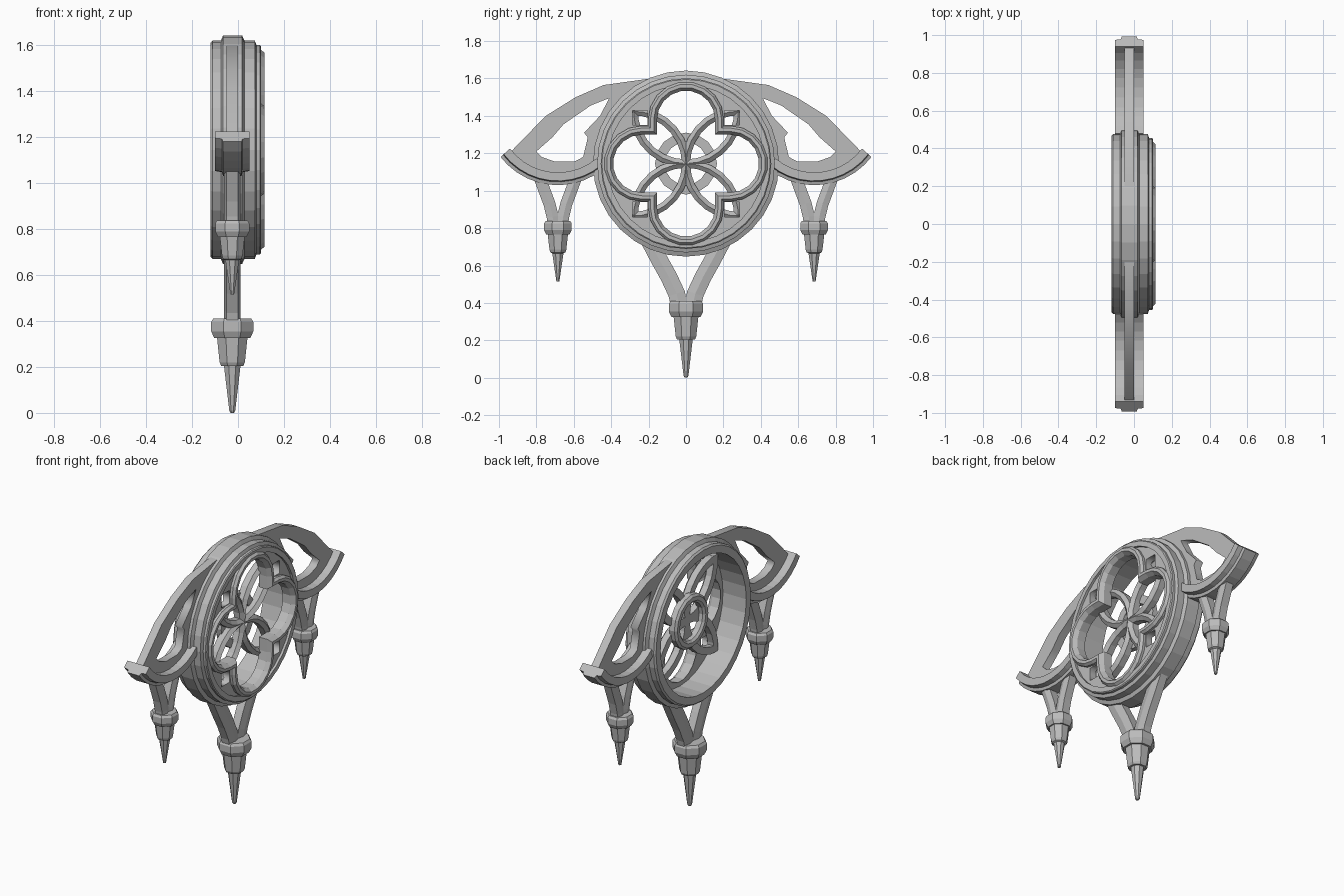
import bpy, bmesh
from math import sin, cos, radians
from mathutils import Vector, Matrix

cube = bpy.data.objects.get("Cube")
if cube:
    bpy.data.objects.remove(cube)

stone = bpy.data.materials.new("grey_stone")
stone.use_nodes = True
stone.diffuse_color = (0.5, 0.5, 0.5, 1)
stone.node_tree.nodes["Principled BSDF"].inputs["Base Color"].default_value = (0.5, 0.5, 0.5, 1)

HUB = (0, 1.145)      # rose centre in (y, z)
WING = 0.685          # sideways distance of the wing pendants
MID = -0.025          # depth of the wing and pendant centreline


def finish(name, mesh):
    mesh.materials.clear()
    mesh.materials.append(stone)
    obj = bpy.data.objects.new(name, mesh)
    bpy.context.scene.collection.objects.link(obj)
    return obj


def arc(centre, radius, start, end, steps):
    pts = []
    for i in range(steps + 1):
        a = radians(start + (end - start) * i / steps)
        pts.append((centre[0] + radius * cos(a), centre[1] + radius * sin(a)))
    return pts


def flip(path):
    return [(-y, z) for y, z in path]


def turn(path, quarter, centre=HUB):
    rot = Matrix.Rotation(radians(90 * quarter), 2)
    return [tuple(rot @ Vector(p) + Vector(centre)) for p in path]


def sweep(name, path, profile, closed=False):
    """Sweep an (outward offset, x) profile along a (y, z) path with mitred corners."""
    pts = [Vector(p) for p in path]
    n, m = len(pts), len(profile)
    bm = bmesh.new()
    rings = []
    for i, p in enumerate(pts):
        a = (p - pts[i - 1]) if (closed or i > 0) else pts[1] - p
        b = (pts[(i + 1) % n] - p) if (closed or i < n - 1) else a
        na = Vector((a.y, -a.x)).normalized()
        nb = Vector((b.y, -b.x)).normalized()
        mitre = (na + nb) / (1 + na.dot(nb))
        rings.append([bm.verts.new((x, p.x + mitre.x * o, p.y + mitre.y * o))
                      for o, x in profile])
    for i in range(n if closed else n - 1):
        r, s = rings[i], rings[(i + 1) % n]
        for j in range(m):
            k = (j + 1) % m
            bm.faces.new((r[j], r[k], s[k], s[j]))
    if not closed:
        bm.faces.new(rings[0])
        bm.faces.new(rings[-1])
    bmesh.ops.recalc_face_normals(bm, faces=bm.faces[:])
    mesh = bpy.data.meshes.new(name)
    bm.to_mesh(mesh)
    bm.free()
    return finish(name, mesh)


def plate(name, outlines, back, front):
    """Flat pierced plate: first outline is the edge, the rest are holes."""
    curve = bpy.data.curves.new(name + "_outline", "CURVE")
    curve.dimensions = "2D"
    curve.fill_mode = "BOTH"
    curve.extrude = (front - back) / 2
    for outline in outlines:
        spline = curve.splines.new("POLY")
        spline.points.add(len(outline) - 1)
        for pt, (y, z) in zip(spline.points, outline):
            pt.co = (y, z, 0, 1)
        spline.use_cyclic_u = True
    temp = bpy.data.objects.new(name + "_outline", curve)
    mesh = bpy.data.meshes.new_from_object(temp)
    mesh.name = name
    bpy.data.objects.remove(temp)
    for v in mesh.vertices:
        v.co = (v.co.z + (back + front) / 2, v.co.x, v.co.y)
    return finish(name, mesh)


def pendant(name, y, profile):
    """Eight-sided turned finial from (radius, z) steps."""
    bm = bmesh.new()
    rings = []
    for r, z in profile:
        r /= cos(radians(22.5))
        rings.append([bm.verts.new((MID + px, y + py, z))
                      for px, py in arc((0, 0), r, 22.5, 337.5, 7)])
    for low, high in zip(rings, rings[1:]):
        for j in range(8):
            k = (j + 1) % 8
            bm.faces.new((low[j], low[k], high[k], high[j]))
    bm.faces.new(rings[0])
    bm.faces.new(rings[-1])
    bmesh.ops.recalc_face_normals(bm, faces=bm.faces[:])
    mesh = bpy.data.meshes.new(name)
    bm.to_mesh(mesh)
    bm.free()
    return finish(name, mesh)


# Moulded outer ring
circle = arc(HUB, 0.42, 0, 360, 32)[:-1]
sweep("outer_ring", circle, [
    (0, -.12), (.045, -.12), (.055, -.11), (.055, -.075), (.077, -.065), (.077, .018),
    (.055, .028), (.055, .073), (.036, .08), (.036, .095), (.03, .1), (0, .1)], True)

# Four-lobed opening: pierced plate and its raised moulding
lobe = [(.16, .16)] + arc((0, .235), .16, 0, 180, 9)
foil = [p for q in range(4) for p in turn(lobe, q)]
corner = [(.205, .205), (.285, .205), (.285, .285), (.205, .285)]
plate("rose_plate", [arc(HUB, .45, 0, 360, 32)[:-1], foil]
      + [turn(corner, q) for q in range(4)], .04, .085)
sweep("lobe_moulding", foil, [(-.005, .035), (-.005, .09), (.012, .115), (.03, .115),
                              (.042, .1), (.042, .06)], True)

# Petal tracery: four half circles meeting at the centre
for q in range(4):
    sweep("petal_tracery_%d" % (q + 1), turn(arc((0, .28), .28, 176, 364, 14), q),
          [(-.022, -.01), (.022, -.01), (.022, .03), (0, .048), (-.022, .03)])

# Small ring behind the tracery
sweep("centre_ring", arc(HUB, .14, 0, 360, 16)[:-1],
      [(-.025, -.035), (-.012, -.047), (.012, -.047), (.025, -.035), (.025, 0), (-.025, 0)], True)

# Wings: pierced arch plate standing on a curved moulded base
bowl = (WING, 1.4175)
arch = [(.12, 1.605), (.19, 1.6), (.44, 1.565), (.59, 1.5), (.75, 1.4), (.93, 1.215)]
arch += arc(bowl, .345, -40, -130, 10) + arc(HUB, .455, 6, 68, 8)
opening = [(.41, 1.495), (.51, 1.455), (.655, 1.355), (.715, 1.285), (.8, 1.21), (.77, 1.18),
           (.705, 1.157), (.595, 1.157), (.55, 1.18), (.525, 1.285), (.545, 1.31), (.46, 1.4)]
base = arc(bowl, .32, -130, -36.9, 10)
base_profile = [(0, -.1), (.045, -.1), (.05, -.07), (.0675, -.065),
                (.0675, .015), (.05, .02), (.045, .05), (0, .05)]

# Ridged braces between the body and each pendant
main_brace = [(.195, .73), (.145, .635), (.092, .54), (.05, .45), (.035, .38)]
side_brace = [(.108, 1.1), (.075, 1.01), (.045, .93), (.028, .86), (.022, .8)]


def ridge(half):
    return [(-half, MID - .025), (0, MID - .035), (half, MID - .025),
            (half, MID + .025), (0, MID + .035), (-half, MID + .025)]


side_steps = [(.008, .515), (.03, .665), (.04, .67), (.045, .685), (.054, .765), (.062, .765),
              (.074, .79), (.074, .825), (.066, .838)]
main_steps = [(.008, 0), (.013, .01), (.036, .205), (.048, .205), (.055, .22), (.066, .325),
              (.078, .325), (.092, .355), (.092, .395), (.083, .41)]

for side, sign in (("left", 1), ("right", -1)):
    mirror = (lambda p: p) if sign > 0 else flip
    # "left" wing lies toward +y, "right" wing toward -y
    plate(side + "_wing_arch", [mirror(arch), mirror(opening)], -.05, 0)
    offsets = [(o * sign, x) for o, x in base_profile]
    sweep(side + "_wing_base", mirror(base), offsets)
    sweep(side + "_main_brace", mirror(main_brace), ridge(.045))
    for tag, way in (("outer", 1), ("inner", -1)):
        path = [(WING + way * y, z) for y, z in side_brace]
        sweep("%s_wing_%s_brace" % (side, tag), mirror(path), ridge(.032))
    pendant(side + "_wing_pendant", sign * WING, side_steps)

pendant("main_pendant", 0, main_steps)
